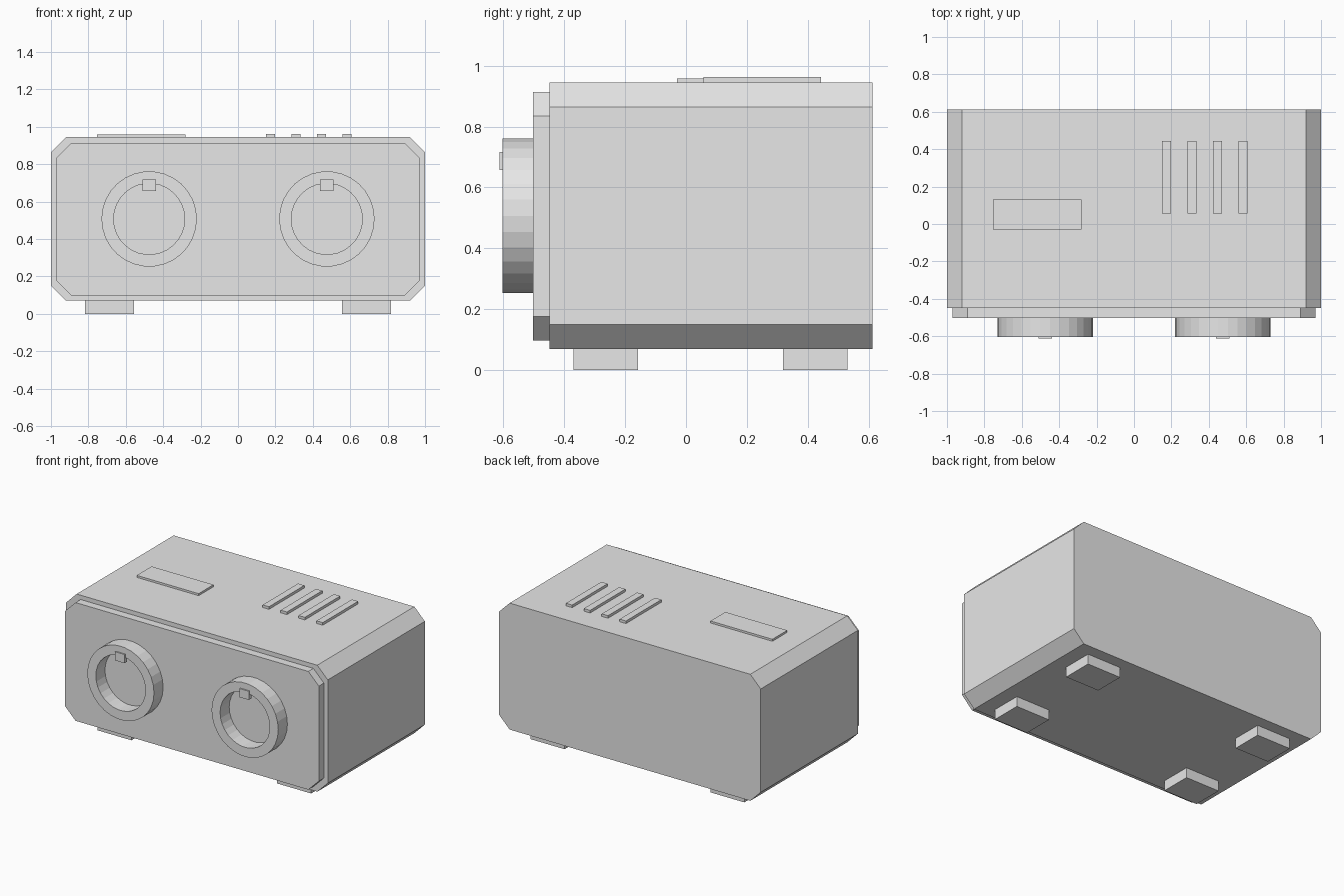
import bpy, bmesh, math

cube = bpy.data.objects.get("Cube")
if cube:
    bpy.data.objects.remove(cube, do_unlink=True)

# Single plain grey
grey = bpy.data.materials.new("light_grey")
grey.use_nodes = True
colour = (0.8, 0.8, 0.8, 1)
grey.diffuse_color = colour
grey.node_tree.nodes["Principled BSDF"].inputs["Base Color"].default_value = colour


def finish(name, bm):
    bmesh.ops.recalc_face_normals(bm, faces=bm.faces)
    mesh = bpy.data.meshes.new(name)
    bm.to_mesh(mesh)
    bm.free()
    mesh.materials.append(grey)
    obj = bpy.data.objects.new(name, mesh)
    bpy.context.collection.objects.link(obj)
    return obj


def box(name, x, y, z):
    """Box from (min, max) ranges."""
    bm = bmesh.new()
    bmesh.ops.create_cube(bm, size=1)
    for v in bm.verts:
        for i, (lo, hi) in enumerate((x, y, z)):
            v.co[i] = (lo + hi) / 2 + v.co[i] * (hi - lo)
    return finish(name, bm)


def chamfered_slab(name, half, y, z, cut):
    """Rectangle with clipped corners, extruded along y."""
    z0, z1 = z
    right = [(half - cut, z0), (half, z0 + cut), (half, z1 - cut), (half - cut, z1)]
    outline = right + [(-px, pz) for px, pz in reversed(right)]
    bm = bmesh.new()
    face = bm.faces.new([bm.verts.new((px, y[0], pz)) for px, pz in outline])
    ext = bmesh.ops.extrude_face_region(bm, geom=[face], use_keep_orig=True)
    moved = [g for g in ext["geom"] if isinstance(g, bmesh.types.BMVert)]
    bmesh.ops.translate(bm, vec=(0, y[1] - y[0], 0), verts=moved)
    return finish(name, bm)


def ring(name, x, z, y, outer, inner, sides=30):
    """Flat-faced tube along y."""
    bm = bmesh.new()
    section = [(outer, y[0]), (outer, y[1]), (inner, y[1]), (inner, y[0])]
    loops = []
    for i in range(sides):
        a = math.tau * i / sides
        loops.append([bm.verts.new((x + r * math.cos(a), py, z + r * math.sin(a)))
                      for r, py in section])
    for i in range(sides):
        a, b = loops[i], loops[(i + 1) % sides]
        for j in range(4):
            k = (j + 1) % 4
            bm.faces.new((a[j], a[k], b[k], b[j]))
    return finish(name, bm)


# Casing and raised front panel
chamfered_slab("body", 1.0, (-0.448, 0.612), (0.07, 0.944), 0.08)
chamfered_slab("front_panel", 0.97, (-0.503, -0.448), (0.097, 0.914), 0.08)

# Front rings with a small tab, and feet, on both sides
for side, s in (("left", 1), ("right", -1)):
    cx = s * 0.475
    ring(side + "_ring", cx, 0.507, (-0.603, -0.503), 0.255, 0.19)
    box(side + "_tab", (cx - 0.036, cx + 0.036), (-0.612, -0.585), (0.657, 0.717))
    fx = s * 0.687
    for end, fy in (("front", -0.263), ("back", 0.424)):
        box(f"{end}_{side}_foot", (fx - 0.13, fx + 0.13),
            (fy - 0.106, fy + 0.106), (0, 0.07))

# Top plate and vent bars
box("top_plate", (-0.753, -0.28), (-0.03, 0.132), (0.944, 0.958))
for i in range(4):
    vx = 0.173 + i * 0.137
    box(f"vent_bar_{i + 1}", (vx - 0.024, vx + 0.024), (0.057, 0.443), (0.944, 0.962))
